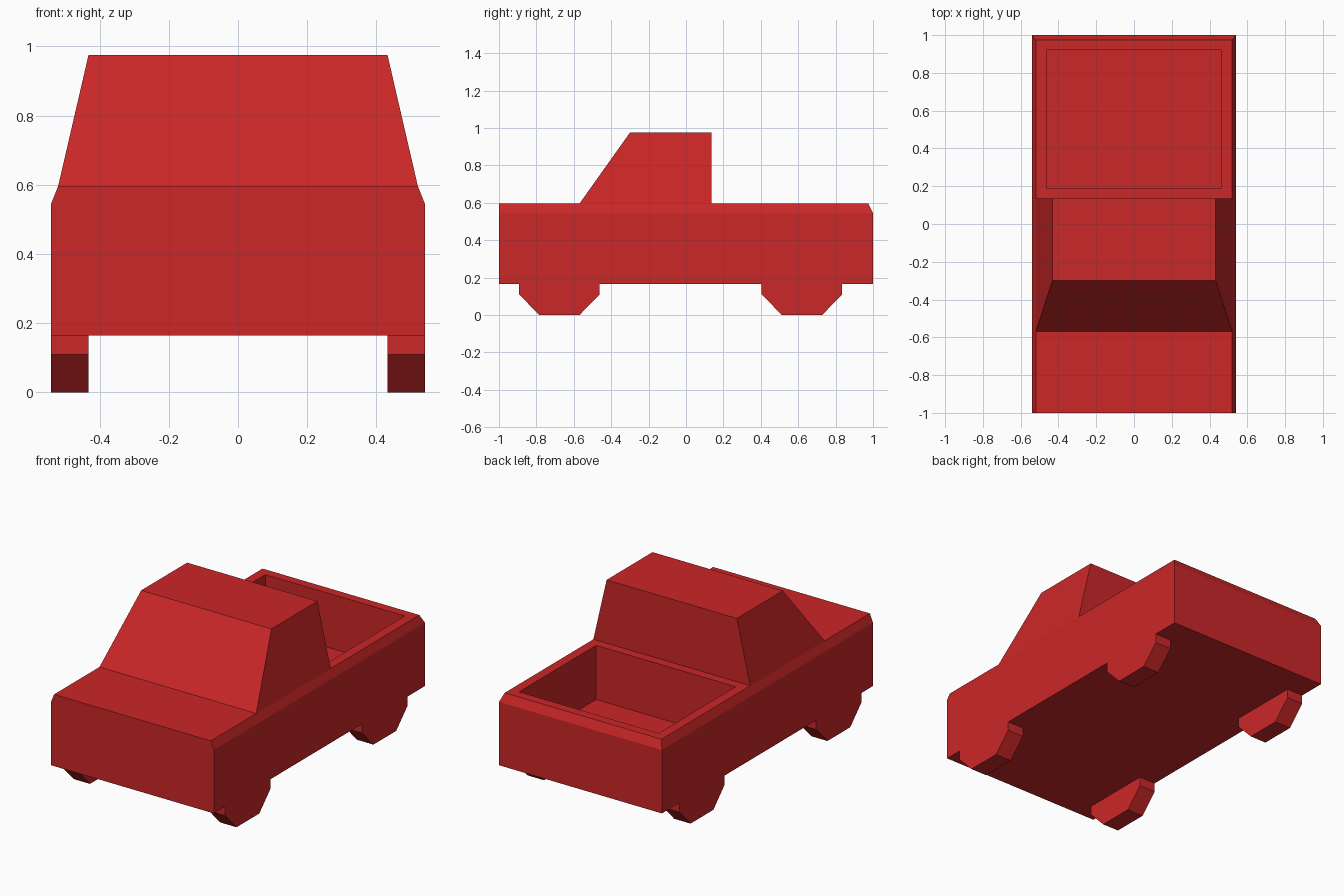
import bpy
import bmesh

cube = bpy.data.objects.get("Cube")
if cube:
    bpy.data.objects.remove(cube, do_unlink=True)

red = bpy.data.materials.new("red_paint")
red.use_nodes = True
red.diffuse_color = (0.6, 0.02, 0.021, 1)
red.node_tree.nodes["Principled BSDF"].inputs["Base Color"].default_value = red.diffuse_color


def loft(name, rings, cap_start=False):
    """Join rectangular rings (x0, x1, y0, y1, z) in order and close the last one."""
    bm = bmesh.new()
    loops = [[bm.verts.new(p) for p in ((x0, y0, z), (x1, y0, z), (x1, y1, z), (x0, y1, z))]
             for x0, x1, y0, y1, z in rings]
    for a, b in zip(loops, loops[1:]):
        for i in range(4):
            j = (i + 1) % 4
            bm.faces.new((a[i], a[j], b[j], b[i]))
    bm.faces.new(loops[-1])
    if cap_start:
        bm.faces.new(loops[0][::-1])
    # Rings listed downwards come out inverted
    if rings[0][4] > rings[-1][4]:
        bmesh.ops.reverse_faces(bm, faces=bm.faces[:])
    mesh = bpy.data.meshes.new(name)
    bm.to_mesh(mesh)
    bm.free()
    mesh.materials.append(red)
    obj = bpy.data.objects.new(name, mesh)
    bpy.context.collection.objects.link(obj)
    return obj


half, deck, under = 0.54, 0.595, 0.165

# Body shell: sides, bevelled shoulder, deck, then down into the open cargo bed
loft("body_with_cargo_bed", [
    (-half, half, -1, 1, under),
    (-half, half, -1, 1, 0.545),
    (-0.52, 0.52, -1, 0.975, deck),
    (-0.463, 0.463, 0.19, 0.92, deck),
    (-0.463, 0.463, 0.19, 0.92, 0.27),
], cap_start=True)

# Cab with sloped windscreen, leaning sides and upright back
loft("cab", [
    (-0.52, 0.52, -0.57, 0.135, deck),
    (-0.432, 0.432, -0.30, 0.135, 0.975),
])

# Octagonal wheels, lower halves showing flush with the body sides
for end, y in (("front", -0.677), ("rear", 0.62)):
    for side, x0, x1 in (("left", 0.432, half), ("right", -half, -0.432)):
        loft(f"{end}_{side}_wheel", [
            (x0, x1, y - 0.215, y + 0.215, under),
            (x0, x1, y - 0.215, y + 0.215, 0.11),
            (x0, x1, y - 0.108, y + 0.108, 0),
        ])
